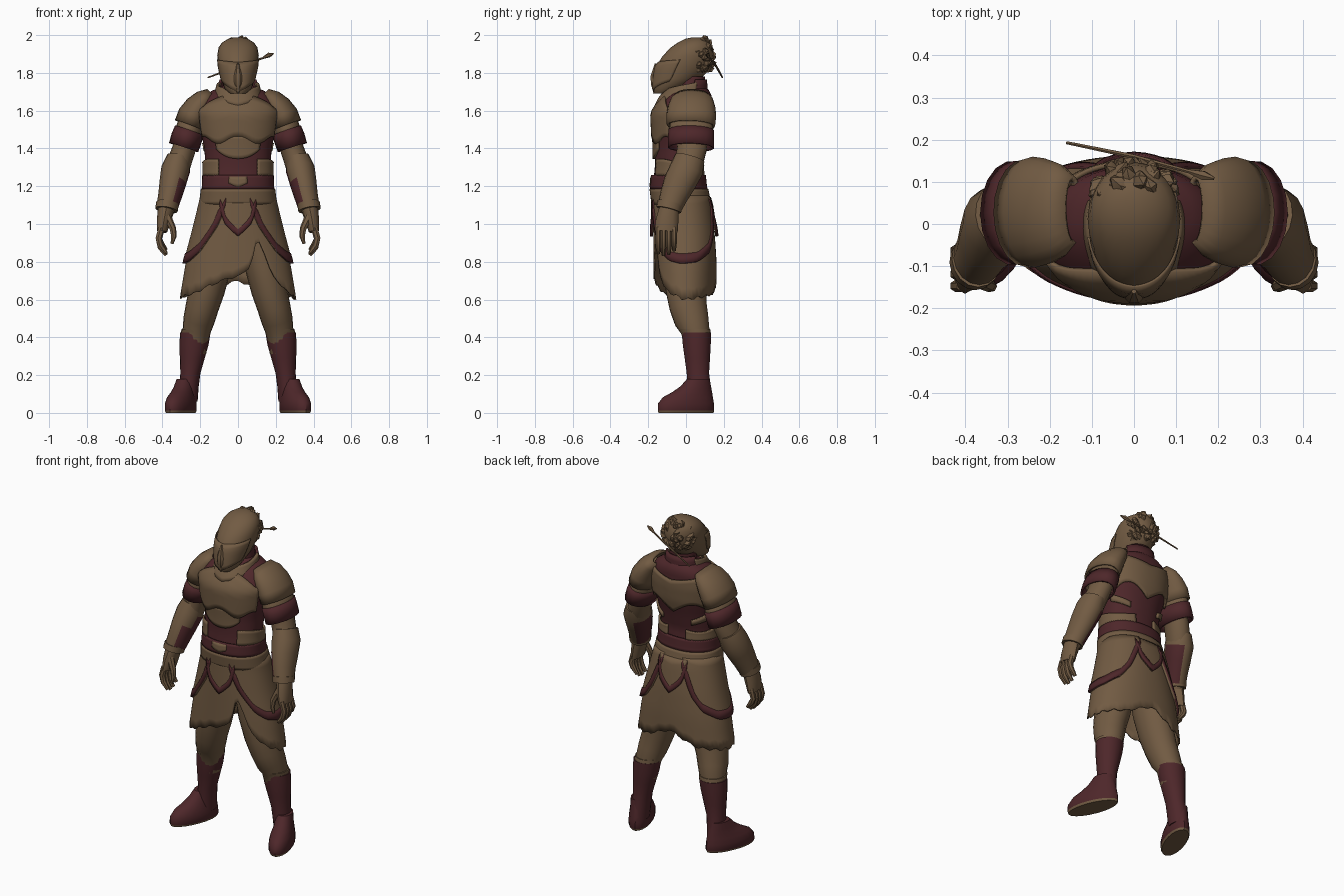
import bpy, bmesh, math, random
from mathutils import Vector, Matrix

random.seed(4)
if "Cube" in bpy.data.objects:
    bpy.data.objects.remove(bpy.data.objects["Cube"])


def material(name, rgb):
    m = bpy.data.materials.new(name)
    m.use_nodes = True
    m.diffuse_color = (*rgb, 1)
    bsdf = m.node_tree.nodes["Principled BSDF"]
    bsdf.inputs["Base Color"].default_value = (*rgb, 1)
    bsdf.inputs["Roughness"].default_value = 0.9
    return m


MATS = [material("worn_brown", (0.168, 0.105, 0.056)), material("dark_maroon", (0.076, 0.020, 0.023))]
BROWN, MAROON = 0, 1
made = []


def finish(name, bm, mirror=False, thick=0):
    mesh = bpy.data.meshes.new(name)
    bm.to_mesh(mesh)
    bm.free()
    obj = bpy.data.objects.new(name, mesh)
    bpy.context.collection.objects.link(obj)
    for m in MATS:
        mesh.materials.append(m)
    if thick:
        s = obj.modifiers.new("thickness", 'SOLIDIFY')
        s.thickness, s.offset = thick, 0
    if mirror:
        obj.modifiers.new("mirror", 'MIRROR').use_mirror_merge = False
    made.append(obj)
    return obj


def lerp(table, k):
    """Interpolate rows (key, values...) at key k."""
    if k <= table[0][0]:
        return table[0][1:]
    for a, b in zip(table, table[1:]):
        if k <= b[0]:
            f = (k - a[0]) / (b[0] - a[0])
            return tuple(p + (q - p) * f for p, q in zip(a[1:], b[1:]))
    return table[-1][1:]


def curve(c, n=2.2):
    return math.copysign(abs(c) ** (2 / n), c)


def wrap(name, prof, t0, t1, top, bot, grow=0.0, rows=5, colour=BROWN, thick=0.012, mirror=False):
    """Shell around a body profile; angle 0 is the front, 90 the model's left."""
    closed = t1 - t0 == 360
    cols = max(6, int((t1 - t0) / 5))
    bm = bmesh.new()
    grid = []
    for r in range(rows + 1):
        ring = []
        for c in range(cols if closed else cols + 1):
            t = t0 + (t1 - t0) * c / cols
            zt = top(t) if callable(top) else top
            zb = bot(t) if callable(bot) else bot
            z = zt + (zb - zt) * r / rows
            cy, rx, ry = lerp(prof, z)
            a = math.radians(t)
            ring.append(bm.verts.new(((rx + grow) * curve(math.sin(a)), cy - (ry + grow) * curve(math.cos(a)), z)))
        grid.append(ring)
    for up, low in zip(grid, grid[1:]):
        n = len(up)
        for c in range(n if closed else n - 1):
            d = (c + 1) % n
            f = bm.faces.new((up[c], low[c], low[d], up[d]))
            f.material_index = colour
    return finish(name, bm, mirror, thick)


def loft(name, path, sides=14, paint=BROWN, flat=False, mirror=False, caps=True, thick=0, place=None):
    """Tube through rows (x, y, z, half width, half depth)."""
    bm = bmesh.new()
    pts = [Vector(p[:3]) for p in path]
    rings = []
    for i, p in enumerate(path):
        t = (pts[min(i + 1, len(pts) - 1)] - pts[max(i - 1, 0)]).normalized()
        if flat:
            t = Vector((0, 0, 1))
        b = (Vector((0, 1, 0)) - t * t.y).normalized()
        a = b.cross(t)
        angles = [math.tau * k / sides for k in range(sides)]
        rings.append([bm.verts.new(pts[i] + a * p[3] * math.cos(g) + b * p[4] * math.sin(g)) for g in angles])
    for lo, hi in zip(rings, rings[1:]):
        for k in range(sides):
            bm.faces.new((lo[k], lo[(k + 1) % sides], hi[(k + 1) % sides], hi[k]))
    if caps:
        bm.faces.new(rings[0])
        bm.faces.new(rings[-1])
    bmesh.ops.recalc_face_normals(bm, faces=bm.faces)
    if place:
        bm.transform(place)
    for f in bm.faces:
        f.material_index = paint(f.calc_center_median()) if callable(paint) else paint
    return finish(name, bm, mirror, thick)


# Torso and its layered plates
TORSO = [(1.08, -.02, .19, .14), (1.2, -.04, .175, .135), (1.3, -.04, .172, .125), (1.4, -.03, .178, .135),
         (1.5, -.02, .2, .15), (1.59, -.018, .212, .156), (1.64, -.002, .2, .138), (1.69, .02, .168, .115),
         (1.712, .028, .125, .09), (1.73, .03, .08, .07), (1.78, .03, .075, .07)]
wrap("torso", TORSO, -180, 180, 1.78, 1.08, rows=28, colour=MAROON, thick=0)
wrap("chest_plate", TORSO, -66, 66, lambda t: 1.685 - .075 * min(1, abs(t) / 60) ** 2,
     lambda t: 1.445 + .02 * math.cos(math.radians(t * 6)), grow=.01, rows=8)
wrap("abdomen_plate", TORSO, -36, 36, 1.47, lambda t: 1.345 + .05 * (t / 36) ** 2, grow=.006, rows=6)
wrap("back_plate", TORSO, 118, 242, lambda t: 1.63 + .04 * abs(t - 180) / 62,
     lambda t: 1.425 + .07 * abs(math.sin(math.radians((t - 180) * 2.5))), grow=.008, rows=8)
wrap("rib_band", TORSO, 32, 162, lambda t: 1.325 + .02 * math.sin(math.radians(t * 2)), 1.255, grow=.01, mirror=True)
wrap("flank_strip", TORSO, 105, 150, lambda t: 1.43 - .05 * (t - 105) / 45,
     lambda t: 1.39 - .04 * (t - 105) / 45, grow=.006, rows=2, mirror=True)
wrap("belt", TORSO, -180, 180, 1.258, 1.185, grow=.01, colour=MAROON)
wrap("belt_buckle", TORSO, -13, 13, 1.25, lambda t: 1.195 + .02 * abs(t) / 13, grow=.014, rows=3, thick=.009)
wrap("waist_band", TORSO, -180, 180, 1.185, 1.105, grow=.014)

# Cloth skirt with a front opening
SKIRT = [(.6, -.005, .305, .163), (.8, -.005, .272, .163), (.95, -.01, .232, .158), (1.1, -.02, .195, .146),
         (1.17, -.03, .18, .136)]
HEM = [(-180, .70), (-150, .63), (-90, .61), (-50, .63), (-20, .69), (8, .74), (21, .9), (27, .9), (38, .72),
       (60, .64), (90, .60), (150, .63), (180, .70)]
wrap("cloth_skirt", SKIRT, -180, 180, 1.16,
     lambda t: lerp(HEM, t)[0] + .008 * math.sin(t * .35), rows=10, thick=.008)

# Armoured hip panels and pointed tassets, each with a raised border
HIP = [(16, 1.1), (24, 1.0), (34, .935), (48, .85), (65, .805), (85, .79), (110, .8), (135, .85), (150, .94),
       (164, 1.1)]
hip = lambda t: lerp(HIP, t)[0]
hip_trim = lambda t: min(1.14, max(hip(t) + .05, hip(t - 8), hip(t + 8)))
wrap("hip_panel", SKIRT, 16, 164, 1.15, hip, grow=.01, rows=8, mirror=True)
wrap("hip_panel_border", SKIRT, 16, 164, hip_trim, hip, grow=.015, rows=2, colour=MAROON, mirror=True)
POINT = [(0, .935), (8, .97), (17, 1.01), (25, 1.1)]
for side, mid in (("front", 0), ("back", 180)):
    edge = lambda t, m=mid: lerp(POINT, abs(t - m))[0]
    edge_top = lambda t, m=mid: min(1.13, max(edge(t, m) + .038, lerp(POINT, abs(t - m) + 5)[0]))
    wrap(side + "_tasset", SKIRT, mid - 25, mid + 25, 1.14, edge, grow=.012)
    wrap(side + "_tasset_border", SKIRT, mid - 25, mid + 25, edge_top, edge, grow=.017, rows=2, colour=MAROON)

# Collar
COLLAR = [(1.6, -.03, .13, .14), (1.66, -.015, .12, .125), (1.7, 0, .113, .11), (1.76, .015, .098, .09)]
wrap("scarf_collar", COLLAR, -115, 115, lambda t: 1.70 + .05 * abs(t) / 115,
     lambda t: 1.625 + .07 * abs(t) / 115, grow=.002, rows=4, thick=.016)
wrap("nape_collar", COLLAR, 110, 250, 1.765, 1.64, rows=4, colour=MAROON)

# Head, mask and hair
HEAD = [(1.69, -.13, .04, .035), (1.715, -.1, .07, .075), (1.77, -.046, .09, .126), (1.83, -.014, .104, .148),
        (1.89, .012, .11, .135), (1.935, .03, .103, .11), (1.962, .042, .083, .083), (1.98, .05, .052, .055),
        (1.988, .055, .02, .02)]
loft("head", [(0, cy, z, rx, ry) for z, cy, rx, ry in HEAD], sides=24, flat=True)
wrap("face_mask", HEAD, -78, 78, lambda t: 1.855 + .015 * abs(t) / 78,
     lambda t: 1.695 + .06 * abs(t) / 78, grow=.002, rows=6, thick=.006)
loft("mask_nose", [(0, -.16, 1.85, .006, .006), (0, -.176, 1.78, .022, .014), (0, -.175, 1.74, .02, .012),
                   (0, -.166, 1.69, .005, .006)], sides=6)

hair = bmesh.new()
for i in range(44):
    a, h = random.uniform(-.3, math.pi + .3), random.uniform(0, 1)
    swell = math.sin(math.pi * (.2 + .65 * h))
    spot = Vector((.08 * math.cos(a) * swell, .07 + .066 * math.sin(a) * swell, 1.81 + .162 * h))
    spin = Matrix.Rotation(random.uniform(0, 3), 4, 'X') @ Matrix.Rotation(a, 4, 'Z')
    shape = Matrix.Diagonal((.034, .02, .024, 1))
    bmesh.ops.create_icosphere(hair, subdivisions=1, radius=1, matrix=Matrix.Translation(spot) @ spin @ shape)
finish("tied_hair", hair)
loft("hair_stick", [(-.16, .193, 1.775, .004, .004), (.0, .16, 1.835, .006, .006), (.13, .125, 1.878, .005, .005),
                    (.165, .115, 1.895, .013, .012), (.19, .108, 1.902, .002, .004)], sides=6)

# Shoulder guards and sleeves
loft("shoulder_guard", [(.145, .033, 1.69, .025, .075), (.178, .032, 1.66, .05, .106), (.21, .03, 1.62, .066, .12),
                        (.238, .028, 1.575, .075, .126), (.258, .026, 1.522, .075, .122)],
     sides=20, mirror=True, caps=False, thick=.012)
loft("sleeve", [(.235, .03, 1.57, .062, .103), (.256, .028, 1.5, .069, .112), (.27, .027, 1.46, .071, .114)],
     sides=18, mirror=True, caps=False, thick=.01)
loft("sleeve_hem", [(.258, .028, 1.495, .074, .117), (.272, .027, 1.455, .077, .118), (.288, .026, 1.405, .075, .118)],
     sides=18, mirror=True, caps=False, thick=.012, paint=MAROON)

# Arms, forearm guards and hands
loft("arm", [(.2, .03, 1.62, .075, .09), (.245, .03, 1.52, .066, .09), (.285, .032, 1.4, .062, .08),
             (.32, .01, 1.3, .065, .075), (.35, -.04, 1.2, .055, .065), (.375, -.087, 1.06, .035, .045)], mirror=True)
loft("forearm_guard", [(.315, .02, 1.35, .063, .08), (.33, .003, 1.29, .077, .089), (.345, -.033, 1.22, .071, .086),
                       (.36, -.064, 1.15, .063, .075), (.375, -.086, 1.09, .057, .065)], sides=16, mirror=True,
     paint=lambda c: MAROON if c.z < 1.25 and c.x < .312 + (1.22 - c.z) * .24 else BROWN)
loft("wrist_cuff", [(.373, -.083, 1.11, .06, .069), (.379, -.092, 1.075, .06, .067)], sides=16, mirror=True)
loft("palm", [(.38, -.09, 1.08, .044, .052), (.392, -.1, 1.02, .038, .06), (.402, -.105, .96, .027, .061)],
     sides=12, mirror=True)
for i, finger in enumerate(("index", "middle", "ring", "little")):
    y, drop = -.147 + .028 * i, (.01, 0, .006, .025)[i]
    loft(finger + "_finger", [(.404, y, .98, .019, .015), (.42, y, .925, .018, .015),
                              (.41, y, .875 + drop, .017, .015), (.38, y, .835 + drop, .01, .01)],
         sides=7, mirror=True)
loft("thumb", [(.375, -.13, 1.04, .022, .02), (.345, -.145, .975, .018, .016), (.34, -.148, .935, .015, .014),
               (.35, -.15, .895, .008, .008)], sides=7, mirror=True)

# Legs and boots
loft("leg", [(.1, -.005, .95, .095, .12), (.135, -.005, .78, .1, .118), (.165, .002, .65, .095, .11),
             (.19, .012, .56, .088, .1), (.207, .03, .49, .083, .092), (.22, .05, .43, .074, .076),
             (.23, .058, .32, .062, .065)], sides=18, mirror=True)
loft("knee_band", [(.22, .046, .445, .08, .083), (.223, .052, .425, .078, .08)], sides=18, flat=True, mirror=True)
loft("boot_shaft", [(.226, .056, .425, .081, .078), (.233, .057, .36, .077, .075), (.242, .06, .29, .066, .068),
                    (.252, .063, .21, .053, .06), (.26, .068, .14, .052, .064), (.264, .075, .06, .05, .065)],
     sides=18, flat=True, mirror=True, paint=MAROON)
loft("boot_foot", [(0, 0, 0, .06, .155), (0, 0, .012, .067, .16), (0, 0, .05, .067, .158), (0, .01, .082, .062, .142),
                   (0, .035, .11, .054, .112), (0, .055, .14, .05, .085), (0, .07, .18, .045, .062)],
     sides=20, flat=True, mirror=True,
     paint=lambda c: BROWN if c.z < .011 else MAROON,
     place=Matrix.Translation((.303, .0, 0)) @ Matrix.Rotation(math.radians(21), 4, 'Z'))

# Smooth shading with crisp edges
bpy.ops.object.select_all(action='DESELECT')
for obj in made:
    obj.select_set(True)
bpy.context.view_layer.objects.active = made[0]
bpy.ops.object.shade_smooth_by_angle(angle=math.radians(38))
